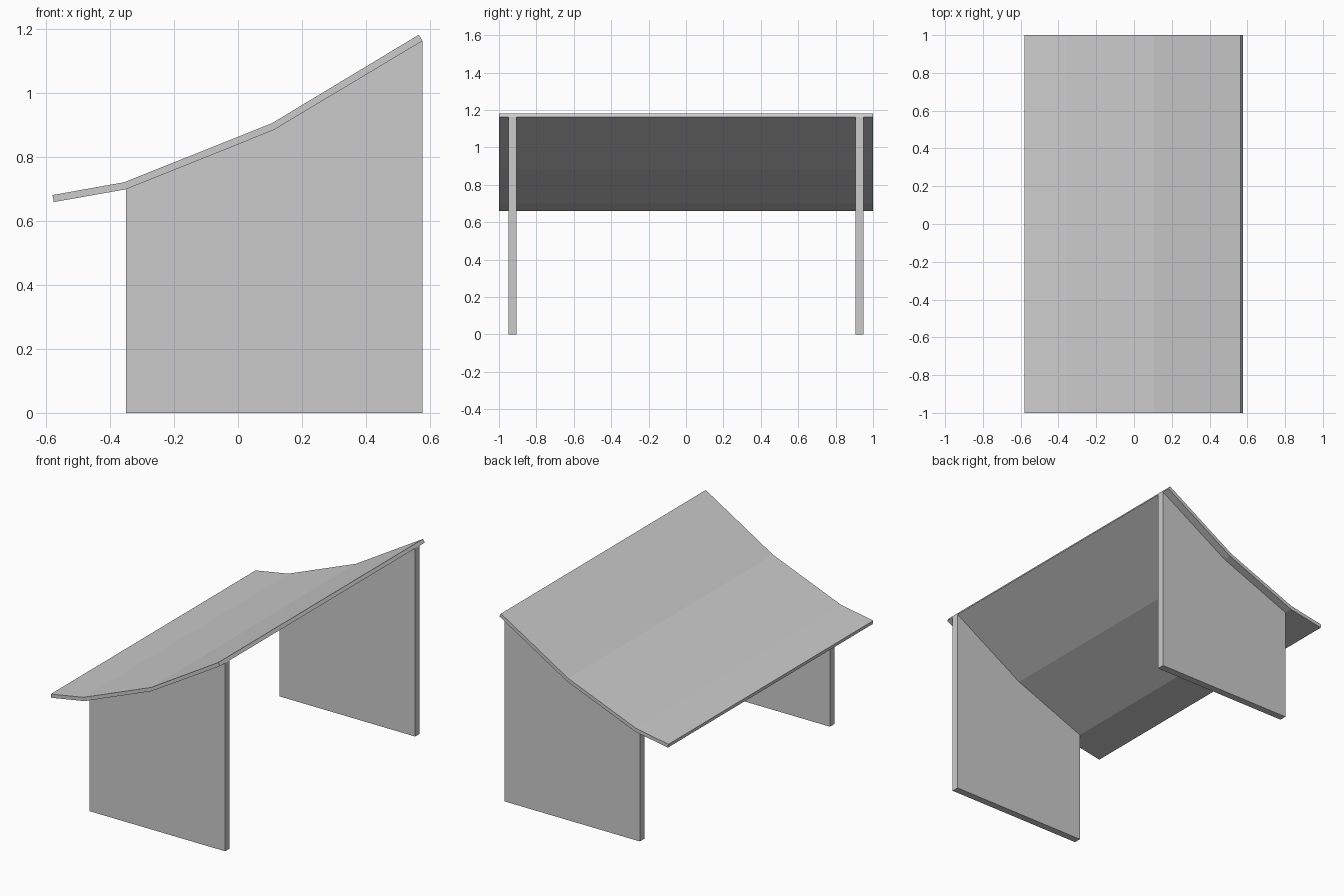
import bpy
import bmesh

cube = bpy.data.objects.get("Cube")
if cube:
    bpy.data.objects.remove(cube, do_unlink=True)

# Single plain finish
grey = bpy.data.materials.new("light_grey")
grey.use_nodes = True
colour = (0.6, 0.6, 0.6, 1)
grey.diffuse_color = colour
grey.node_tree.nodes["Principled BSDF"].inputs["Base Color"].default_value = colour


def extrude_profile(name, profile, y0, y1):
    """Extrude an (x, z) outline along y into a flat-faced solid."""
    bm = bmesh.new()
    face = bm.faces.new([bm.verts.new((x, y0, z)) for x, z in profile])
    result = bmesh.ops.extrude_face_region(bm, geom=[face])
    verts = [v for v in result["geom"] if isinstance(v, bmesh.types.BMVert)]
    bmesh.ops.translate(bm, verts=verts, vec=(0, y1 - y0, 0))
    bmesh.ops.recalc_face_normals(bm, faces=bm.faces)
    mesh = bpy.data.meshes.new(name)
    bm.to_mesh(mesh)
    bm.free()
    mesh.materials.append(grey)
    obj = bpy.data.objects.new(name, mesh)
    bpy.context.collection.objects.link(obj)
    return obj


# Folded roof sheet
underside = [(-0.576, 0.659), (-0.35, 0.699), (0.111, 0.884), (0.577, 1.163)]
topside = [(-0.58, 0.681), (-0.356, 0.721), (0.105, 0.905), (0.565, 1.182)]
extrude_profile("roof", underside + topside[::-1], -1, 1)

# Two end walls that follow the underside of the roof
wall = [(-0.35, 0), (0.577, 0)] + underside[:0:-1]
extrude_profile("front_wall", wall, -0.95, -0.906)
extrude_profile("back_wall", wall, 0.906, 0.95)
